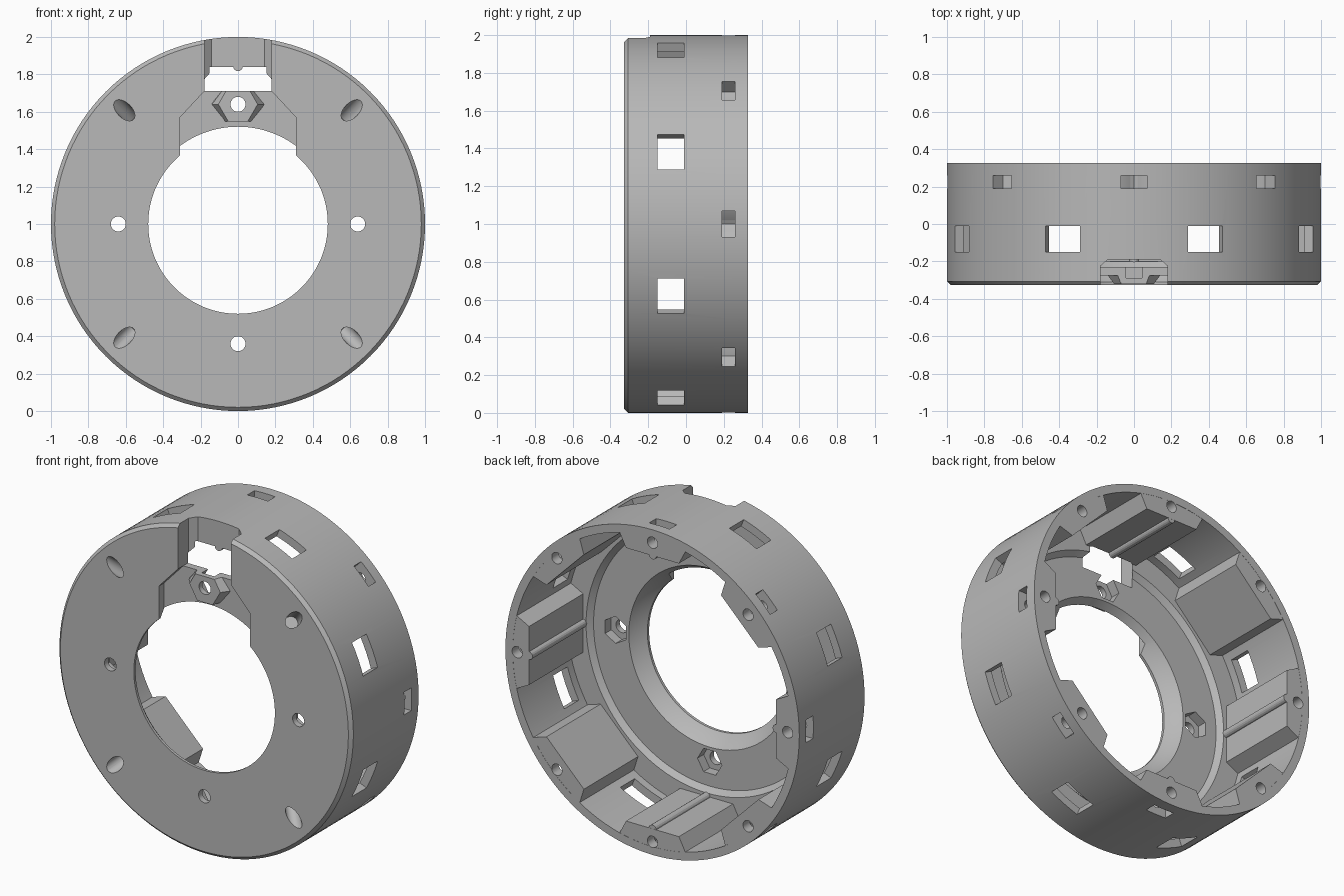
import bpy, bmesh
from math import sin, cos, pi, radians
from mathutils import Matrix, Vector

cube = bpy.data.objects.get("Cube")
if cube:
    bpy.data.objects.remove(cube, do_unlink=True)

FRONT, BACK = -0.327, 0.327
RECESS = -0.275
LIFT = Matrix.Translation((0, 0, 1))

mat = bpy.data.materials.new("matte grey")
mat.use_nodes = True
grey = (0.48, 0.48, 0.48, 1)
mat.diffuse_color = grey
mat.node_tree.nodes["Principled BSDF"].inputs["Base Color"].default_value = grey


def finish(bm, name):
    bmesh.ops.recalc_face_normals(bm, faces=bm.faces)
    mesh = bpy.data.meshes.new(name)
    bm.to_mesh(mesh)
    bm.free()
    mesh.materials.append(mat)
    ob = bpy.data.objects.new(name, mesh)
    bpy.context.collection.objects.link(ob)
    return ob


def ring(name, profile, steps=128):
    """Turn a closed (radius, y) profile around the y axis."""
    bm = bmesh.new()
    loops = []
    for i in range(steps):
        a = 2 * pi * i / steps
        loops.append([bm.verts.new((r * sin(a), y, 1 + r * cos(a))) for r, y in profile])
    n = len(profile)
    for i in range(steps):
        p, q = loops[i], loops[(i + 1) % steps]
        for j in range(n):
            k = (j + 1) % n
            bm.faces.new((p[j], p[k], q[k], q[j]))
    return finish(bm, name)


def prism(name, pts, y0, y1, angle=0, local=None, end=(1, 1)):
    """Extrude (x, radius) points along y, then turn about the ring axis."""
    bm = bmesh.new()
    m = LIFT @ Matrix.Rotation(radians(angle), 4, 'Y') @ (local or Matrix())
    a = [bm.verts.new(m @ Vector((x, y0, z))) for x, z in pts]
    b = [bm.verts.new(m @ Vector((x * end[0], y1, z * end[1]))) for x, z in pts]
    bm.faces.new(a)
    bm.faces.new(b[::-1])
    for i in range(len(pts)):
        j = (i + 1) % len(pts)
        bm.faces.new((a[i], a[j], b[j], b[i]))
    return finish(bm, name)


def circle(r, z=0, n=24):
    return [(r * cos(2 * pi * i / n), z + r * sin(2 * pi * i / n)) for i in range(n)]


def box(w, z0, z1):
    return [(-w, z0), (w, z0), (w, z1), (-w, z1)]


def combine(tool, operation):
    mod = body.modifiers.new(tool.name, 'BOOLEAN')
    mod.operation, mod.object, mod.solver = operation, tool, 'EXACT'
    bpy.context.view_layer.objects.active = body
    bpy.ops.object.modifier_apply(modifier=mod.name)
    bpy.data.objects.remove(tool, do_unlink=True)


def add(*args, **kw):
    combine(prism(*args, **kw), 'UNION')


def cut(*args, **kw):
    combine(prism(*args, **kw), 'DIFFERENCE')


# Outer wall and stepped front plate in one turned section
body = ring("ring_housing", [
    (0.48, FRONT), (0.98, FRONT), (1, FRONT + 0.02), (1, BACK), (0.95, BACK),
    (0.95, -0.20), (0.82, -0.20), (0.79, -0.23), (0.55, -0.23),
    (0.52, RECESS), (0.48, -0.31)])
bpy.context.view_layer.objects.active = body
body.select_set(True)

# Eight screw posts inside the wall, ribbed on every other one
for i in range(8):
    post = [(-0.18, 0.84), (0.18, 0.84), (0.24, 0.955), (-0.24, 0.955)]
    add("post", post, -0.21, BACK - 0.001, angle=45 * i)
    if i % 2 == 0:
        add("rib", circle(0.025, 0.842, 16), -0.205, BACK - 0.002, angle=45 * i)

# Shallow recess at the top of the front plate, with a flared hexagonal boss
cut("recess", [(-0.18, 0.72), (-0.18, 0.71), (-0.31, 0.57), (-0.31, 0.3),
               (0.31, 0.3), (0.31, 0.57), (0.18, 0.71), (0.18, 0.72)], -0.4, RECESS)
add("boss", circle(0.105, 0, 6), FRONT + 0.005, RECESS + 0.01,
    local=Matrix.Translation((0, 0, 0.64)), end=(1.4, 1))

# Notch through the rim, narrowing at its far end
cut("notch", box(0.18, 0.71, 1.1), -0.4, -0.225)
cut("notch_end", box(0.18, 0.71, 1.1), -0.2251, -0.19, end=(0.78, 1))

# Bolt holes with hexagonal nut pockets behind
for angle in (0, 90, 180, 270):
    cut("bolt_hole", circle(0.04, 0.64), -0.5, 0, angle=angle)
    cut("nut_pocket", circle(0.083, 0.64, 6), -0.29, -0.1, angle=angle)

# Slanted blind holes in the front plate
for angle in (45, 135, 225, 315):
    slant = Matrix.Translation((0, FRONT, 0.86)) @ Matrix.Rotation(radians(-55), 4, 'X')
    cut("slanted_hole", circle(0.04), -0.15, 0.11, angle=angle, local=slant)

# Wall windows, nut slots and rear screw holes
for i in range(8):
    cut("window", box(0.1, 0.88, 1.1), -0.15, -0.01, angle=45 * i + 22.5)
    slot = [(-0.07, 1.05), (-0.07, 0.92), (0, 0.88), (0.07, 0.92), (0.07, 1.05)]
    cut("nut_slot", slot, 0.19, 0.26, angle=45 * i)
    cut("screw_hole", circle(0.035, 0.92, 20), 0.08, 0.4, angle=45 * i)

bpy.ops.object.shade_smooth_by_angle(angle=radians(20))
